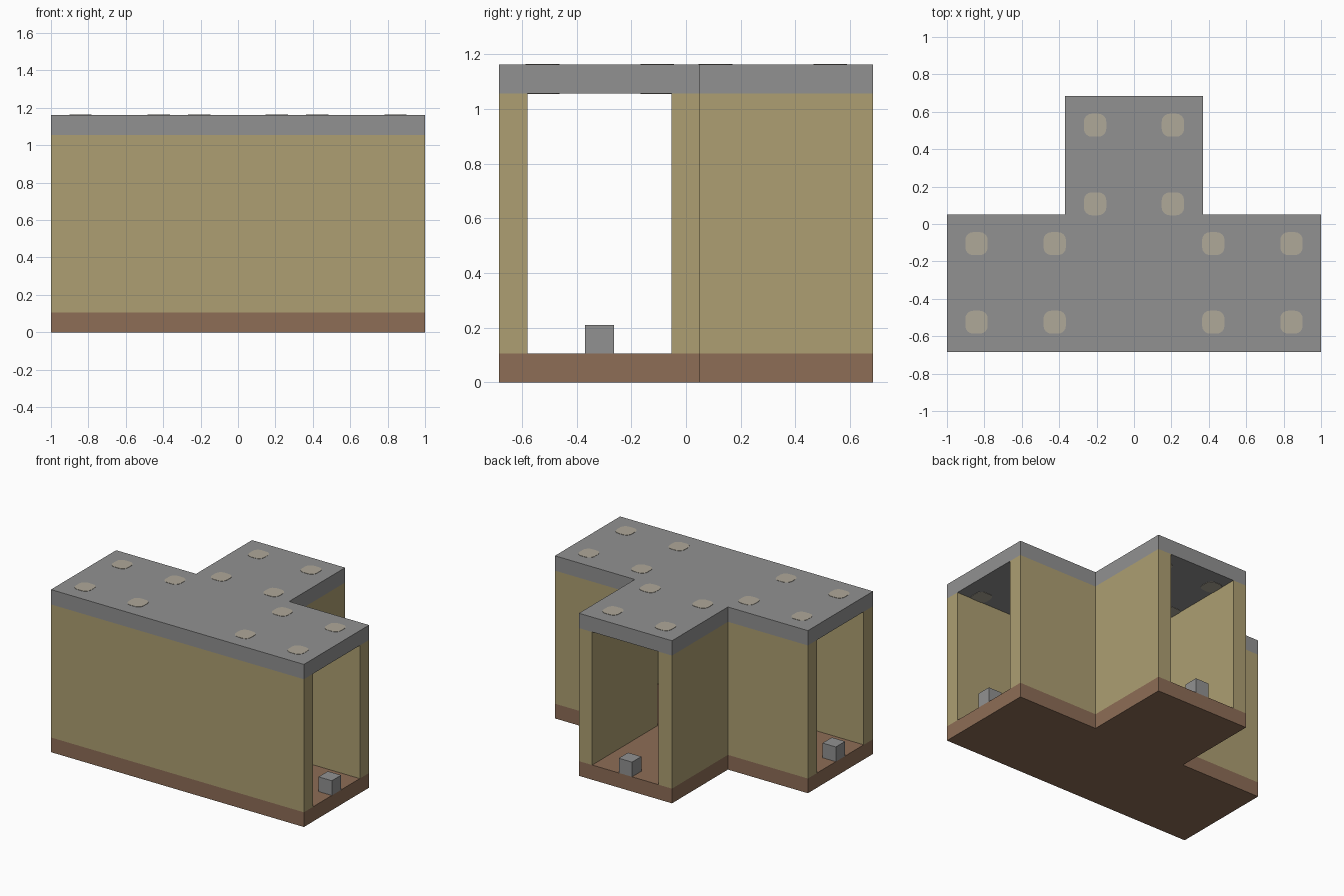
import bpy, bmesh

cube = bpy.data.objects.get("Cube")
if cube:
    bpy.data.objects.remove(cube, do_unlink=True)


def srgb(r, g, b):
    lin = [(c / 255 / 12.92) if c < 11 else ((c / 255 + 0.055) / 1.055) ** 2.4 for c in (r, g, b)]
    return (*lin, 1.0)


def material(name, colour):
    m = bpy.data.materials.new(name)
    m.use_nodes = True
    m.diffuse_color = colour
    m.node_tree.nodes["Principled BSDF"].inputs["Base Color"].default_value = colour
    return m


GREY = material("stone grey", srgb(145, 145, 145))
BROWN = material("floor brown", srgb(141, 109, 86))
TAN = material("wall tan", srgb(173, 159, 114))
PALE = material("lamp pale", srgb(175, 168, 153))


def prism(name, outline, z0, z1, mat, corner=0.0):
    """Extrude a flat outline from z0 to z1, optionally rounding its corners."""
    bm = bmesh.new()
    face = bm.faces.new([bm.verts.new((x, y, z0)) for x, y in outline])
    out = bmesh.ops.extrude_face_region(bm, geom=[face])
    bmesh.ops.translate(bm, vec=(0, 0, z1 - z0),
                        verts=[v for v in out["geom"] if isinstance(v, bmesh.types.BMVert)])
    if corner:
        upright = [e for e in bm.edges if abs(e.verts[0].co.z - e.verts[1].co.z) > 1e-5]
        bmesh.ops.bevel(bm, geom=upright, offset=corner, segments=4, profile=0.5,
                        affect='EDGES')
    bmesh.ops.recalc_face_normals(bm, faces=bm.faces)
    mesh = bpy.data.meshes.new(name)
    bm.to_mesh(mesh)
    bm.free()
    mesh.materials.append(mat)
    ob = bpy.data.objects.new(name, mesh)
    bpy.context.collection.objects.link(ob)
    return ob


def rect(x, y, w, d):
    """Outline of a rectangle centred on x, y."""
    return [(x - w / 2, y - d / 2), (x + w / 2, y - d / 2),
            (x + w / 2, y + d / 2), (x - w / 2, y + d / 2)]


# Main dimensions
END, FRONT, BACK = 1.0, -0.684, 0.684
INNER, ARM, THICK = 0.052, 0.368, 0.105
FLOOR, CEIL, TOP = 0.105, 1.056, 1.162

# T-shaped floor and ceiling slabs
half = [(END, FRONT), (END, INNER), (ARM, INNER), (ARM, BACK)]
tee = half + [(-x, y) for x, y in reversed(half)]
prism("floor_slab", tee, 0, FLOOR, BROWN)
prism("ceiling_slab", tee, CEIL, TOP, GREY)

# Long front wall and the two L-shaped walls around the back arm
prism("front_wall", rect(0, FRONT + THICK / 2, 2 * END, THICK), FLOOR, CEIL, TAN)
ell = [(END, INNER - THICK), (END, INNER), (ARM, INNER), (ARM, BACK),
       (ARM - THICK, BACK), (ARM - THICK, INNER - THICK)]
for side, s in (("left", 1), ("right", -1)):
    prism(side + "_corner_wall", [(s * x, y) for x, y in ell], FLOOR, CEIL, TAN)

# Small block at the middle of each open end
mid = (FRONT + INNER) / 2
for name, x, y in (("left", END - THICK / 2, mid), ("right", THICK / 2 - END, mid),
                   ("back", 0, BACK - THICK / 2)):
    prism(name + "_end_block", rect(x, y, THICK, THICK), FLOOR, FLOOR + THICK, GREY)

# Rounded lamps showing on both faces of the ceiling
spots = [(x, y) for x in (0.842, 0.424) for y in (-0.105, -0.525)]
spots += [(0.208, 0.108), (0.208, 0.528)]
for i, (x, y) in enumerate(spots):
    for side, s in (("left", 1), ("right", -1)):
        outline = rect(s * x, y, 0.12, 0.123)
        prism(f"{side}_roof_lamp_{i}", outline, TOP, TOP + 0.002, PALE, 0.042)
        prism(f"{side}_ceiling_lamp_{i}", outline, CEIL - 0.002, CEIL, PALE, 0.042)
